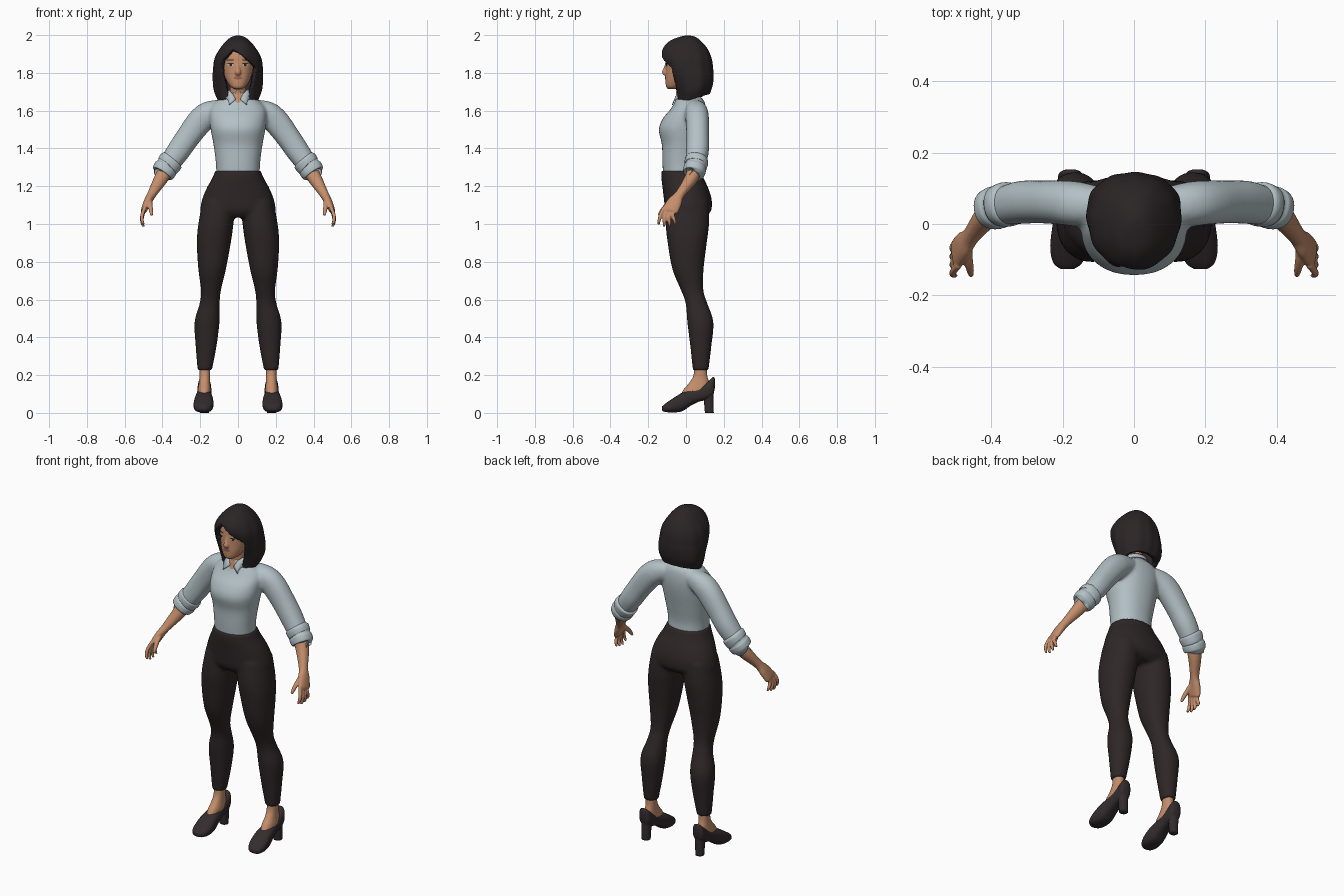
import bpy, bmesh, math
from mathutils import Vector

cube = bpy.data.objects.get("Cube")
if cube:
    bpy.data.objects.remove(cube, do_unlink=True)


def material(name, *rgb):
    m = bpy.data.materials.new(name)
    m.use_nodes = True
    m.diffuse_color = (*rgb, 1)
    bsdf = m.node_tree.nodes["Principled BSDF"]
    bsdf.inputs["Base Color"].default_value = (*rgb, 1)
    bsdf.inputs["Roughness"].default_value = 0.8
    return m


SKIN = material("skin", 0.56, 0.27, 0.15)
SHIRT = material("pale blue cotton", 0.45, 0.53, 0.56)
PANTS = material("charcoal cloth", 0.028, 0.020, 0.021)
SHOES = material("dark leather", 0.034, 0.025, 0.027)
HAIR = material("dark brown hair", 0.024, 0.018, 0.019)
LIPS = material("lip red", 0.36, 0.12, 0.09)
WHITE = material("eye white", 0.6, 0.55, 0.5)
IRIS = material("dark iris", 0.03, 0.018, 0.012)

X, Y, Z = Vector((1, 0, 0)), Vector((0, 1, 0)), Vector((0, 0, 1))


def spline(rows, steps):
    """Smooth curve through rows of equal-length tuples."""
    rows = [Vector(r) for r in rows]
    out = []
    for i in range(len(rows) - 1):
        a, b, c, d = rows[max(i - 1, 0)], rows[i], rows[i + 1], rows[min(i + 2, len(rows) - 1)]
        for k in range(steps):
            t = k / steps
            m, n = (c - a) / 2, (d - b) / 2
            e = c - b
            out.append(b + m * t + (e * 3 - m * 2 - n) * t ** 2 + (m + n - e * 2) * t ** 3)
    return out + [rows[-1]]


def tube(bm, rings, side=1, frame=None, seg=32, steps=5, power=2.2, caps=True):
    """Skin over rings of (x, y, z, radius across, radius deep)."""
    pts = spline(rings, steps)
    loops = []
    for i, p in enumerate(pts):
        u, v = frame or (None, None)
        if not frame:
            t = (pts[min(i + 1, len(pts) - 1)] - pts[max(i - 1, 0)])
            t = Vector(t[:3]).normalized()
            u = Y.cross(t).normalized()
            v = t.cross(u)
        loop = []
        for k in range(seg):
            a = math.tau * k / seg
            c, s = (math.copysign(abs(w) ** (2 / power), w) for w in (math.cos(a), math.sin(a)))
            q = Vector(p[:3]) + u * c * p[3] + v * s * p[4]
            loop.append(bm.verts.new((q.x * side, q.y, q.z)))
        loops.append(loop)
    for a, b in zip(loops, loops[1:]):
        for k in range(seg):
            j = (k + 1) % seg
            bm.faces.new((a[k], a[j], b[j], b[k]))
    if caps:
        bm.faces.new(loops[0])
        bm.faces.new(loops[-1])


def body(bm, rings, side=1, **kw):
    """Upright skin over rings of (z, x, half width, front y, back y)."""
    rows = [(x, (f + b) / 2, z, w, (b - f) / 2) for z, x, w, f, b in rings]
    tube(bm, rows, side, (X, Y), **kw)


def finish(name, bm, mat, voxel=0, smooth=0, thick=0):
    bmesh.ops.recalc_face_normals(bm, faces=bm.faces)
    for f in bm.faces:
        f.smooth = True
    me = bpy.data.meshes.new(name)
    bm.to_mesh(me)
    bm.free()
    me.materials.append(mat)
    ob = bpy.data.objects.new(name, me)
    bpy.context.collection.objects.link(ob)
    if voxel:
        m = ob.modifiers.new("blend", "REMESH")
        m.mode, m.voxel_size, m.use_smooth_shade = "VOXEL", voxel, True
    if smooth:
        m = ob.modifiers.new("soften", "SMOOTH")
        m.factor, m.iterations = 0.5, smooth
    if thick:
        m = ob.modifiers.new("thickness", "SOLIDIFY")
        m.thickness, m.offset = thick, -1
    return ob


def plate(name, target, mat, cx, cz, rx, rz, tilt=0, lift=0.002):
    """Thin oval laid on the front of a target surface."""
    deps = bpy.context.evaluated_depsgraph_get()
    surface = target.evaluated_get(deps)
    bm = bmesh.new()

    def put(r, a):
        dx, dz = r * rx * math.cos(a), r * rz * math.sin(a)
        x = cx + dx * math.cos(tilt) - dz * math.sin(tilt)
        z = cz + dx * math.sin(tilt) + dz * math.cos(tilt)
        hit, loc, _, _ = surface.ray_cast(Vector((x, -1, z)), Y)
        return bm.verts.new((x, (loc.y if hit else -0.05) - lift, z))

    seg, last = 20, None
    for r in (0.25, 0.5, 0.75, 1):
        ring = [put(r, math.tau * k / seg) for k in range(seg)]
        if last is None:
            bm.faces.new(ring)
        else:
            for k in range(seg):
                j = (k + 1) % seg
                bm.faces.new((last[k], ring[k], ring[j], last[j]))
        last = ring
    return finish(name, bm, mat)


# Shirt: torso and sleeves blended together
bm = bmesh.new()
body(bm, [(1.265, 0, .115, -.122, .072), (1.33, 0, .118, -.125, .07), (1.42, 0, .13, -.128, .085),
          (1.5, 0, .145, -.144, .1), (1.56, 0, .15, -.122, .107), (1.61, 0, .148, -.08, .106),
          (1.65, 0, .115, -.058, .097), (1.675, 0, .07, -.053, .075), (1.695, 0, .052, -.05, .058)])
for s in (1, -1):
    tube(bm, [(.08, .05, 1.61, .05, .05), (.15, .055, 1.585, .066, .062), (.2, .06, 1.545, .069, .062),
              (.265, .062, 1.46, .064, .06), (.32, .06, 1.38, .061, .06), (.385, .045, 1.29, .052, .05)], s)
shirt = finish("shirt", bm, SHIRT, 0.009, 5)

# Rolled cuffs
for s, side in ((1, "left"), (-1, "right")):
    bm = bmesh.new()
    tube(bm, [(.345, .058, 1.345, .05, .05), (.353, .056, 1.335, .065, .062), (.37, .052, 1.31, .064, .06),
              (.377, .05, 1.302, .059, .056), (.384, .047, 1.292, .064, .06), (.4, .04, 1.268, .059, .056),
              (.402, .039, 1.265, .04, .04)], s)
    finish(side + "_cuff", bm, SHIRT)

# Trousers: hips and legs blended together
bm = bmesh.new()
body(bm, [(1.283, 0, .12, -.13, .08), (1.24, 0, .138, -.13, .095), (1.19, 0, .166, -.124, .118),
          (1.13, 0, .19, -.117, .136), (1.07, 0, .199, -.108, .133), (1.035, 0, .17, -.08, .1)])
for s in (1, -1):
    body(bm, [(1.12, .1, .088, -.1, .12), (1, .117, .093, -.107, .122), (.9, .128, .09, -.097, .11),
              (.76, .137, .073, -.072, .093), (.65, .143, .053, -.027, .092), (.58, .15, .053, -.002, .113),
              (.48, .164, .066, .007, .145), (.35, .169, .055, .023, .134), (.225, .176, .038, .036, .119)], s)
finish("trousers", bm, PANTS, 0.01, 4)

# Forearms with hands
for s, side in ((1, "left"), (-1, "right")):
    bm = bmesh.new()
    tube(bm, [(.36, .055, 1.32, .04, .04), (.405, .03, 1.245, .037, .036), (.455, -.03, 1.16, .024, .025),
              (.478, -.058, 1.118, .021, .038), (.497, -.082, 1.075, .016, .042), (.5, -.086, 1.066, .01, .036)], s)
    for i in range(4):
        y = -.115 + .021 * i
        drop = (.0, .012, .01, 0)[i]
        tube(bm, [(.492, y, 1.09, .01, .01), (.507, y - .018, 1.05 - drop, .01, .01),
                  (.508, y - .027 + .006 * i, 1.02 - drop, .009, .009),
                  (.5, y - .03 + .008 * i, .998 - drop, .006, .006)], s, seg=12)
    tube(bm, [(.468, -.06, 1.13, .014, .014), (.465, -.1, 1.1, .013, .013),
              (.46, -.128, 1.07, .011, .011), (.457, -.145, 1.046, .007, .007)], s, seg=12)
    finish(side + "_forearm_and_hand", bm, SKIN, 0.004, 3)

# Feet and heeled shoes
for s, side in ((1, "left"), (-1, "right")):
    bm = bmesh.new()
    body(bm, [(.26, .176, .03, .045, .11), (.2, .176, .028, .04, .112), (.16, .177, .03, .018, .122),
              (.125, .178, .034, -.012, .125), (.09, .18, .034, -.03, .11)], s)
    finish(side + "_foot", bm, SKIN)
    bm = bmesh.new()
    tube(bm, [(.178, .153, .158, .014, .024), (.178, .143, .142, .032, .048), (.178, .115, .118, .037, .048),
              (.179, .07, .098, .038, .038), (.18, .025, .08, .043, .042), (.181, -.02, .058, .05, .049),
              (.183, -.07, .039, .052, .037), (.186, -.11, .027, .04, .022), (.187, -.127, .023, .017, .011)],
         s, (X, Z), power=2.6)
    body(bm, [(.13, .178, .034, .085, .147), (.07, .178, .027, .094, .146), (0, .178, .024, .1, .147)], s)
    finish(side + "_shoe", bm, SHOES)

# Head with neck and nose
bm = bmesh.new()
body(bm, [(1.715, 0, .02, -.096, -.045), (1.728, 0, .041, -.106, -.015), (1.765, 0, .064, -.109, .035),
          (1.81, 0, .078, -.108, .07), (1.86, 0, .084, -.108, .09), (1.91, 0, .08, -.1, .09),
          (1.95, 0, .058, -.07, .065), (1.965, 0, .03, -.035, .035)])
body(bm, [(1.62, 0, .05, -.045, .06), (1.68, 0, .043, -.044, .052), (1.76, 0, .042, -.045, .05)])
tube(bm, [(0, -.1, 1.855, .008, .008), (0, -.107, 1.825, .01, .011), (0, -.112, 1.803, .016, .015),
          (0, -.103, 1.795, .014, .01)], seg=16)
for s in (1, -1):
    tube(bm, [(.076, -.01, 1.865, .01, .012), (.084, 0, 1.845, .012, .018), (.077, -.01, 1.8, .009, .009)], s, seg=12)
head = finish("head", bm, SKIN, 0.005, 3)

# Painted face and open neckline
bpy.context.view_layer.update()
for s, side in ((1, "left"), (-1, "right")):
    plate(side + "_eye", head, WHITE, .04 * s, 1.842, .016, .007, .08 * s)
    plate(side + "_iris", head, IRIS, .039 * s, 1.842, .0075, .007, 0, .003)
    plate(side + "_lashes", head, HAIR, .041 * s, 1.849, .019, .003, -.05 * s, .004)
    plate(side + "_eyebrow", head, HAIR, .042 * s, 1.868, .022, .0035, -.05 * s)
plate("lips", head, LIPS, 0, 1.773, .024, .008)
plate("open_neckline", shirt, SKIN, 0, 1.675, .022, .034)

# Folded collar: a strip round the neck that drops to two points in front
bm = bmesh.new()
rows = []
for k in range(41):
    t = -1 + k / 20
    a = t * math.radians(168)
    drop = max(0, abs(t) - 0.6) / 0.4
    x, y = math.sin(a), math.cos(a)
    tip = math.copysign(.044, t) * drop ** 3
    rows.append([bm.verts.new((x * .054, .004 + y * .056, 1.712 - .042 * drop ** 2)),
                 bm.verts.new((x * .066, .004 + y * .068, 1.702 - .045 * drop ** 2)),
                 bm.verts.new((x * .078 + tip * .7, .006 + y * .082, 1.674 - .044 * drop ** 2))])
for a, b in zip(rows, rows[1:]):
    for k in range(2):
        bm.faces.new((a[k], a[k + 1], b[k + 1], b[k]))
finish("collar", bm, SHIRT, thick=.004)

# Bobbed hair: a full shell with a side-parted face opening
bm = bmesh.new()
body(bm, [(1.65, 0, .108, -.05, .126), (1.7, 0, .128, -.056, .14), (1.76, 0, .133, -.078, .145),
          (1.82, 0, .131, -.108, .143), (1.88, 0, .122, -.128, .134), (1.93, 0, .095, -.122, .112),
          (1.97, 0, .062, -.085, .078), (1.99, 0, .034, -.035, .05), (1.998, 0, .008, 0, .02)],
     seg=144, steps=9, caps=False)
bmesh.ops.holes_fill(bm, edges=[e for e in bm.edges if e.is_boundary and e.verts[0].co.z > 1.9])


def in_opening(p):
    if p.y > 0:
        return False
    off = p.x + .03
    arch = 1.925 - (.55 * off + 2 * off * off if off > 0 else -1.1 * off)
    width = .056 + .038 * min(1, max(0, (p.z - 1.68) / .12))
    return p.z < arch and -width + .008 < p.x < width


bmesh.ops.delete(bm, geom=[f for f in bm.faces if in_opening(f.calc_center_median())], context="FACES")
for v in bm.verts:
    x, y, z = v.co
    low = min(1, max(0, (1.82 - z) / .15))
    a = math.atan2(x, y - .03)
    strand = 1 + .012 * math.sin(11 * a + 1) * min(1, max(0, (1.97 - z) / .1))
    v.co = (x * strand, .03 + (y - .03) * strand, z + .3 * y * low)
finish("hair", bm, HAIR, smooth=4, thick=.028)
